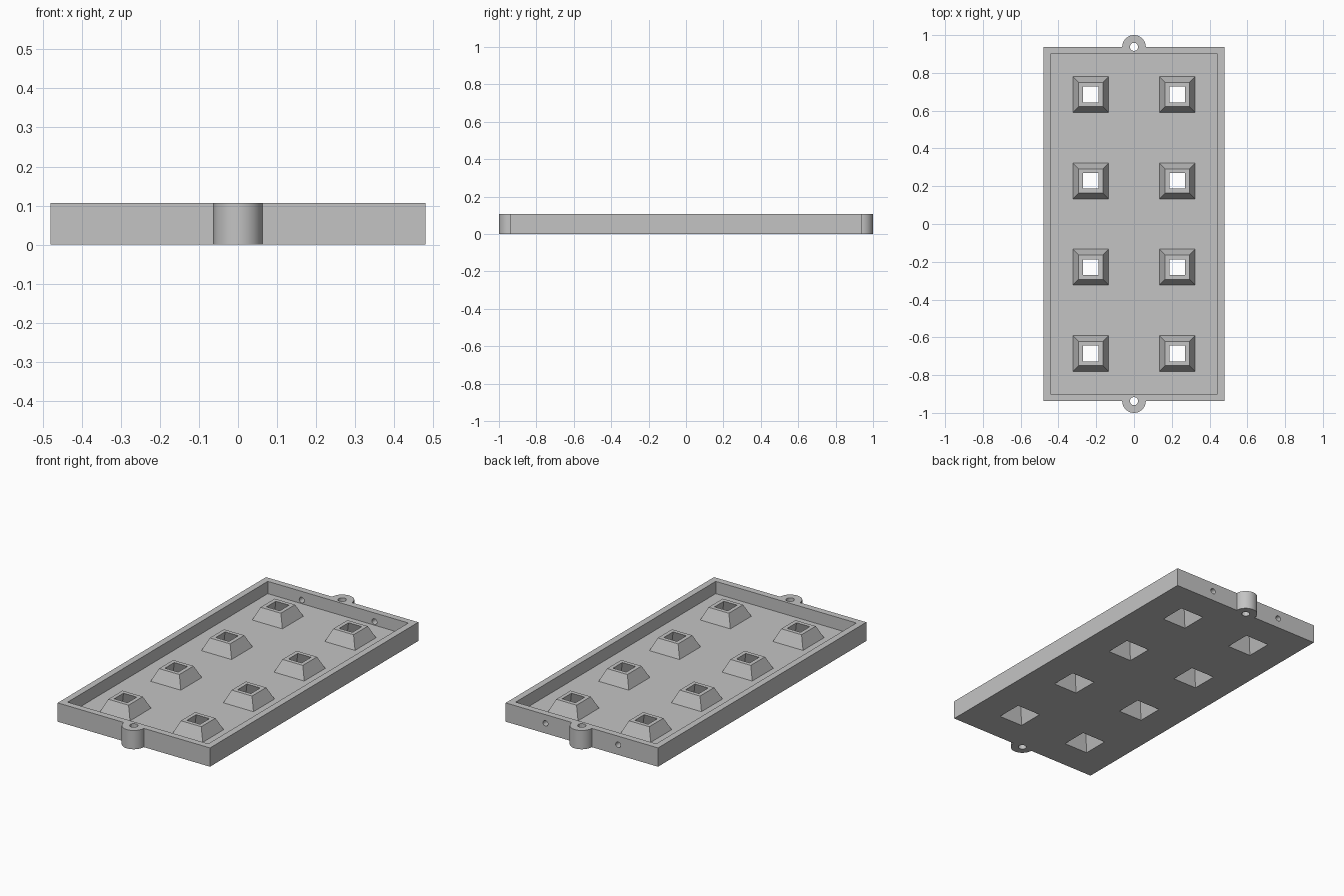
import bpy
import bmesh
import math
from mathutils import Matrix, Vector

if "Cube" in bpy.data.objects:
    bpy.data.objects.remove(bpy.data.objects["Cube"], do_unlink=True)

HALF_X, HALF_Y, HEIGHT = 0.48, 0.9375, 0.107
WALL = FLOOR = 0.037
EAR_R, EAR_HOLE_R, SIDE_HOLE_R = 0.0625, 0.022, 0.016
COLUMN_X = 0.229
CENTRES = [(sx * COLUMN_X, (i - 1.5) * 0.457) for sx in (-1, 1) for i in range(4)]

grey = bpy.data.materials.new("plain grey")
grey.use_nodes = True
colour = (0.55, 0.55, 0.55, 1)
grey.diffuse_color = colour
grey.node_tree.nodes["Principled BSDF"].inputs["Base Color"].default_value = colour


def add_box(bm, hx, hy, z0, z1):
    m = Matrix.Translation((0, 0, (z0 + z1) / 2)) @ Matrix.Diagonal((2 * hx, 2 * hy, z1 - z0, 1))
    bmesh.ops.create_cube(bm, size=1, matrix=m)


def add_cylinder(bm, centre, radius, depth, sides, turn=Matrix()):
    bmesh.ops.create_cone(bm, cap_ends=True, segments=sides, radius1=radius, radius2=radius,
                          depth=depth, matrix=Matrix.Translation(centre) @ turn)


def add_frustum(bm, x, y, z0, half0, z1, half1):
    m = Matrix.Translation((x, y, (z0 + z1) / 2)) @ Matrix.Rotation(math.pi / 4, 4, 'Z')
    r = math.sqrt(2)
    bmesh.ops.create_cone(bm, cap_ends=True, segments=4, radius1=half0 * r, radius2=half1 * r,
                          depth=z1 - z0, matrix=m)


def finish(bm, name):
    bmesh.ops.recalc_face_normals(bm, faces=bm.faces)
    mesh = bpy.data.meshes.new(name)
    bm.to_mesh(mesh)
    bm.free()
    mesh.materials.append(grey)
    ob = bpy.data.objects.new(name, mesh)
    bpy.context.collection.objects.link(ob)
    return ob


def combine(target, tool, operation):
    bpy.ops.object.select_all(action='DESELECT')
    bpy.context.view_layer.objects.active = target
    target.select_set(True)
    mod = target.modifiers.new(operation.lower(), 'BOOLEAN')
    mod.operation = operation
    mod.solver = 'EXACT'
    mod.object = tool
    bpy.ops.object.modifier_apply(modifier=mod.name)
    bpy.data.objects.remove(tool, do_unlink=True)


# Tray block
bm = bmesh.new()
add_box(bm, HALF_X, HALF_Y, 0, HEIGHT)
tray = finish(bm, "tray")

# Round mounting ears at both ends
bm = bmesh.new()
for side in (-1, 1):
    add_cylinder(bm, (0, side * HALF_Y, HEIGHT / 2), EAR_R, HEIGHT, 48)
combine(tray, finish(bm, "mounting_ears"), 'UNION')

# Open interior
bm = bmesh.new()
add_box(bm, HALF_X - WALL, HALF_Y - WALL, FLOOR, HEIGHT + 0.1)
combine(tray, finish(bm, "interior_cutter"), 'DIFFERENCE')

# Tapered sockets, sunk slightly into the floor
bm = bmesh.new()
for x, y in CENTRES:
    add_frustum(bm, x, y, FLOOR - 0.007, 0.098, HEIGHT - 0.001, 0.064)
combine(tray, finish(bm, "sockets"), 'UNION')

# Tapered openings through the sockets
bm = bmesh.new()
for x, y in CENTRES:
    add_frustum(bm, x, y, -0.02, 0.082, HEIGHT + 0.02, 0.035)
combine(tray, finish(bm, "socket_cutter"), 'DIFFERENCE')

# Ear screw holes and two cable holes in the back wall
bm = bmesh.new()
for side in (-1, 1):
    add_cylinder(bm, (0, side * HALF_Y, HEIGHT / 2), EAR_HOLE_R, HEIGHT * 2, 12)
    add_cylinder(bm, (side * COLUMN_X, HALF_Y - WALL / 2, HEIGHT / 2 + 0.004), SIDE_HOLE_R,
                 WALL * 2, 16, Matrix.Rotation(math.pi / 2, 4, 'X'))
combine(tray, finish(bm, "hole_cutter"), 'DIFFERENCE')

bpy.ops.object.select_all(action='DESELECT')
bpy.context.view_layer.objects.active = tray
tray.select_set(True)
bpy.ops.object.shade_smooth_by_angle(angle=math.radians(25))
